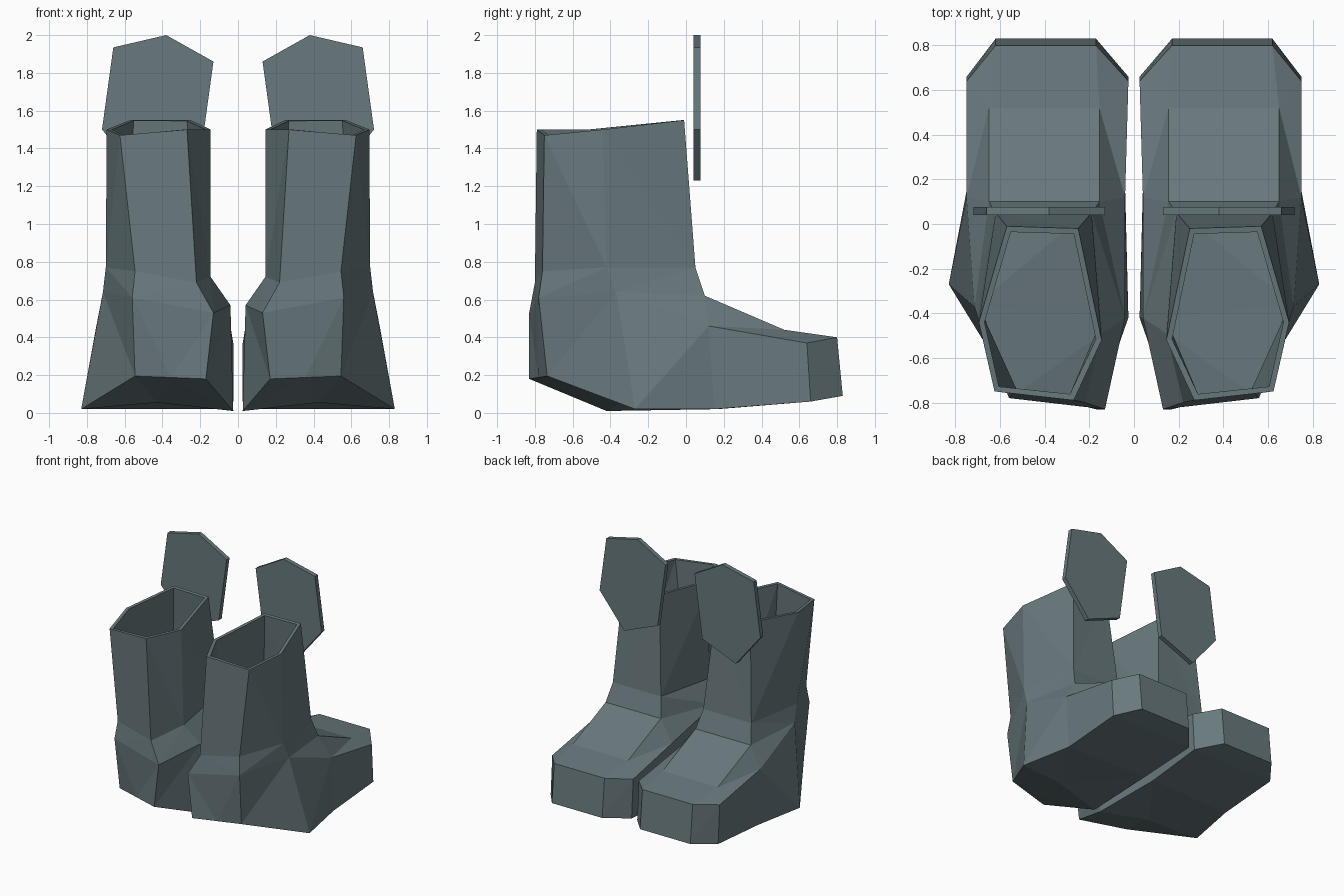
import bpy, bmesh
from mathutils import Vector

if "Cube" in bpy.data.objects:
    bpy.data.objects.remove(bpy.data.objects["Cube"])

slate = bpy.data.materials.new("slate grey")
slate.use_nodes = True
colour = (0.14, 0.19, 0.205, 1)
slate.diffuse_color = colour
slate.node_tree.nodes["Principled BSDF"].inputs["Base Color"].default_value = colour


def loft(name, sections, capped, wall=0):
    """Skin matching closed sections, then mirror the part to the other boot."""
    bm = bmesh.new()
    rows = [[bm.verts.new(p) for p in section] for section in sections]
    count = len(rows[0])
    for a, b in zip(rows, rows[1:]):
        for i in range(count):
            j = (i + 1) % count
            bm.faces.new((a[i], a[j], b[j], b[i]))
    if capped:
        bm.faces.new(rows[0])
        bm.faces.new(rows[-1])
    bmesh.ops.remove_doubles(bm, verts=bm.verts, dist=0.0005)
    bmesh.ops.triangulate(bm, faces=bm.faces, quad_method='SHORT_EDGE')
    bmesh.ops.recalc_face_normals(bm, faces=bm.faces)
    bmesh.ops.dissolve_limit(bm, angle_limit=0.01, verts=bm.verts, edges=bm.edges)
    mesh = bpy.data.meshes.new(name)
    bm.to_mesh(mesh)
    bm.free()
    mesh.materials.append(slate)
    obj = bpy.data.objects.new(name, mesh)
    bpy.context.collection.objects.link(obj)
    if wall:
        thick = obj.modifiers.new("wall", 'SOLIDIFY')
        thick.thickness = wall
        thick.offset = -1
        thick.use_even_offset = True
    mirror = obj.modifiers.new("pair", 'MIRROR')
    mirror.use_mirror_merge = False
    return obj


def foot_section(bottom, side, top, arch=0):
    """Each argument is an (inner, outer) pair of points."""
    low_in, low_out = map(Vector, bottom)
    middle = (low_in + low_out) / 2 + Vector((0, 0, arch))
    return [low_in, middle, low_out, side[1], top[1], top[0], side[0]]


# Hexagonal shaft rings: front inner, front outer, outer side, back outer, back inner, inner side
collar = [(.25, -.02, 1.55), (.57, -.01, 1.55), (.695, -.44, 1.5),
          (.625, -.75, 1.47), (.27, -.79, 1.5), (.145, -.52, 1.5)]
ankle = [(.19, .05, .77), (.62, .05, .77), (.7, -.42, .77),
         (.545, -.76, .75), (.22, -.8, .69), (.145, -.49, .72)]
instep = [(.155, .1, .62), (.65, .1, .62), (.715, -.37, .64),
          (.56, -.78, .61), (.13, -.83, .53), (.04, -.42, .57)]
loft("boot_shafts", [collar, ankle, instep], False, wall=0.025)

# Foot, skinned from toe to heel
toe_top = [(.17, .8, .4), (.62, .8, .4)]
shaft_sides = [instep[5], instep[2]]
heel_top = [instep[4], instep[3]]
loft("boot_feet", [
    foot_section([(.17, .83, .09), (.62, .83, .09)], toe_top, toe_top),
    foot_section([(.025, .66, .06), (.75, .66, .06)],
                 [(.025, .64, .37), (.75, .64, .37)],
                 [(.155, .52, .44), (.65, .52, .44)]),
    foot_section([(.04, .17, .02), (.75, .15, .02)],
                 [(.04, .12, .46), (.75, .12, .46)], instep[:2]),
    foot_section([(.025, -.42, .01), (.83, -.27, .02)],
                 shaft_sides, shaft_sides, arch=0.04),
    foot_section([(.17, -.83, .18), (.545, -.735, .195)], heel_top, heel_top),
], True)

# Upright shin plates standing in front of the shafts
outline = [(.38, 2), (.66, 1.935), (.72, 1.5), (.5, 1.23), (.2, 1.35), (.13, 1.86)]
loft("shin_plates", [[(x, y, z) for x, z in outline] for y in (.04, .077)], True)
